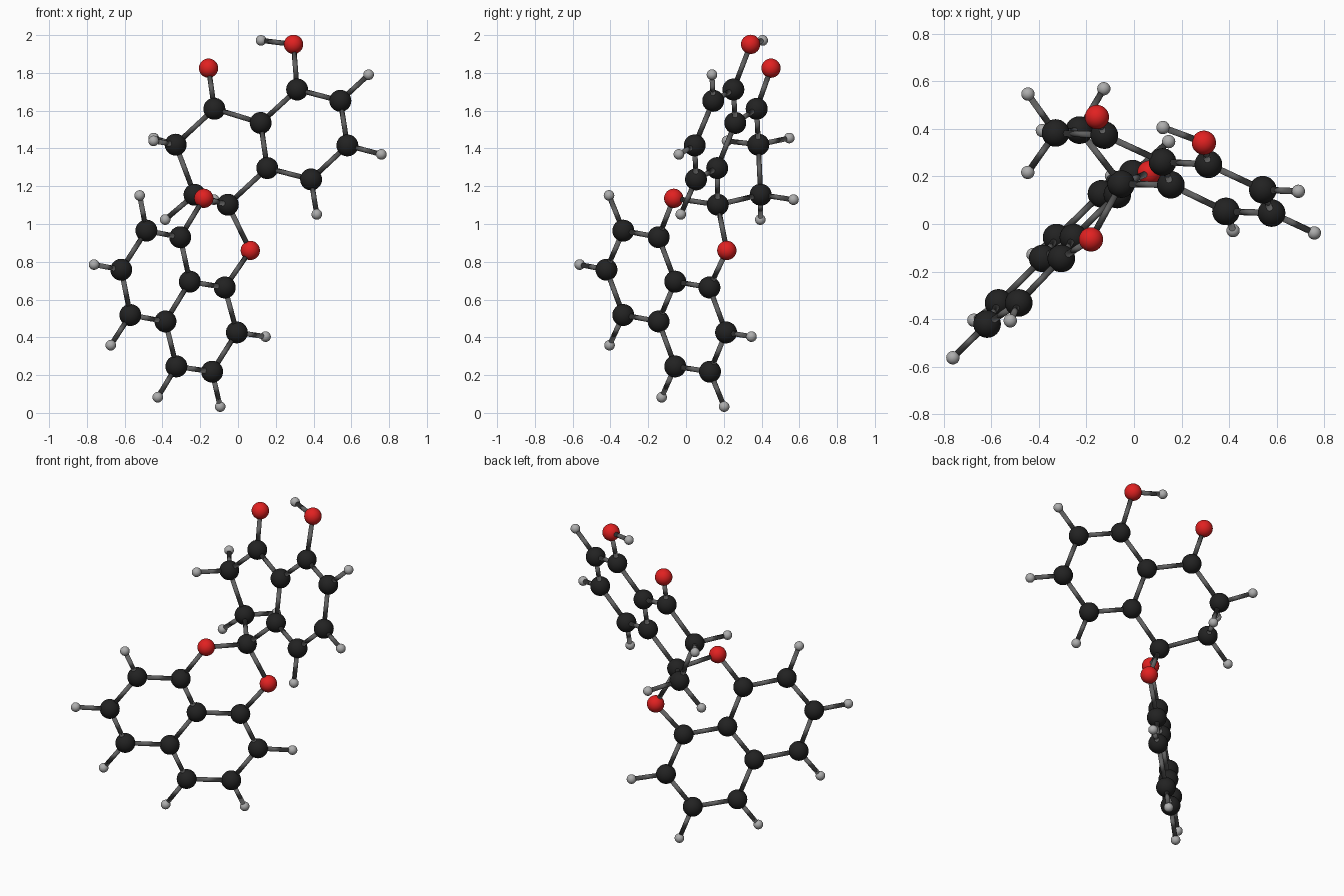
import bpy, bmesh, math
from itertools import combinations
from mathutils import Vector

if "Cube" in bpy.data.objects:
    bpy.data.objects.remove(bpy.data.objects["Cube"])


def material(name, rgb):
    m = bpy.data.materials.new(name)
    m.diffuse_color = (*rgb, 1)
    m.use_nodes = True
    m.node_tree.nodes["Principled BSDF"].inputs["Base Color"].default_value = m.diffuse_color
    return m


def finish(bm, name, mat):
    me = bpy.data.meshes.new(name)
    bm.to_mesh(me)
    bm.free()
    for p in me.polygons:
        p.use_smooth = True
    me.materials.append(mat)
    return me


def ball_mesh(name, radius, rgb):
    bm = bmesh.new()
    bmesh.ops.create_uvsphere(bm, u_segments=32, v_segments=16, radius=radius)
    return finish(bm, name, material(name, rgb))


def place(name, mesh, loc):
    ob = bpy.data.objects.new(name, mesh)
    ob.location = loc
    bpy.context.collection.objects.link(ob)
    return ob


# shared meshes: one ball per element, one unit-length rod
CARBON = ball_mesh("carbon_ball", 0.058, (0.016, 0.016, 0.016))
OXYGEN = ball_mesh("oxygen_ball", 0.051, (0.75, 0.015, 0.015))
HYDROGEN = ball_mesh("hydrogen_ball", 0.028, (0.42, 0.42, 0.42))
bm = bmesh.new()
bmesh.ops.create_cone(bm, cap_ends=True, segments=16, radius1=0.0135, radius2=0.0135, depth=1)
ROD = finish(bm, "bond_rod", material("bond_grey", (0.12, 0.12, 0.12)))
CH = 0.204  # carbon-hydrogen distance

# heavy atoms: position, and what hydrogens each carries
carbons = {
    "lower_ring_1": ((-.306, -.145, .93), 0),
    "lower_ring_2": ((-.485, -.332, .965), 1),
    "lower_ring_3": ((-.618, -.421, .758), 1),
    "lower_ring_4": ((-.570, -.332, .518), 1),
    "lower_ring_5": ((-.384, -.145, .484), 0),
    "lower_ring_6": ((-.326, -.057, .246), 1),
    "lower_ring_7": ((-.137, .127, .218), 1),
    "lower_ring_8": ((-.006, .212, .426), 1),
    "lower_ring_9": ((-.070, .124, .664), 0),
    "lower_ring_10": ((-.255, -.057, .695), 0),
    "junction": ((-.054, .168, 1.102), 0),
    "chain_low": ((-.230, .395, 1.155), 2),
    "chain_high": ((-.330, .383, 1.42), 2),
    "ketone": ((-.125, .374, 1.61), 0),
    "upper_ring_1": ((.120, .261, 1.535), 0),
    "upper_ring_2": ((.313, .251, 1.712), 0),
    "upper_ring_3": ((.542, .144, 1.652), 1),
    "upper_ring_4": ((.579, .046, 1.416), 1),
    "upper_ring_5": ((.387, .053, 1.236), 1),
    "upper_ring_6": ((.155, .165, 1.296), 0),
}
oxygens = {
    "bridge_left": (-.181, -.065, 1.136),
    "bridge_right": (.065, .216, .86),
    "ketone": (-.156, .45, 1.825),
    "hydroxyl": (.294, .342, 1.951),
}

atoms, hydrogens = {}, {}
for n, (p, h) in carbons.items():
    atoms["carbon_" + n] = Vector(p)
    hydrogens["carbon_" + n] = h
    place("carbon_" + n, CARBON, p)
for n, p in oxygens.items():
    atoms["oxygen_" + n] = Vector(p)
    hydrogens["oxygen_" + n] = 0
    place("oxygen_" + n, OXYGEN, p)


def bond(name, a, b):
    ob = place(name, ROD, (a + b) / 2)
    ob.rotation_euler = (b - a).to_track_quat('Z', 'Y').to_euler()
    ob.scale = (1, 1, (b - a).length)


# bonds between neighbouring heavy atoms
near = {n: [] for n in atoms}
for a, b in combinations(atoms, 2):
    if (atoms[a] - atoms[b]).length < 0.335:
        near[a].append(atoms[b])
        near[b].append(atoms[a])
        bond("bond", atoms[a], atoms[b])


def add_hydrogen(owner, pos):
    place("hydrogen", HYDROGEN, pos)
    bond("hydrogen_bond", atoms[owner], pos)


# hydrogens point away from the two neighbours; pairs spread to either side
for n, count in hydrogens.items():
    if not count:
        continue
    u, v = [(q - atoms[n]).normalized() for q in near[n]]
    out = -(u + v).normalized()
    side = u.cross(v).normalized()
    spread = math.radians(54)
    for ang in ([0] if count == 1 else [-spread, spread]):
        add_hydrogen(n, atoms[n] + CH * (out * math.cos(ang) + side * math.sin(ang)))
add_hydrogen("oxygen_hydroxyl", Vector((.122, .406, 1.972)))
